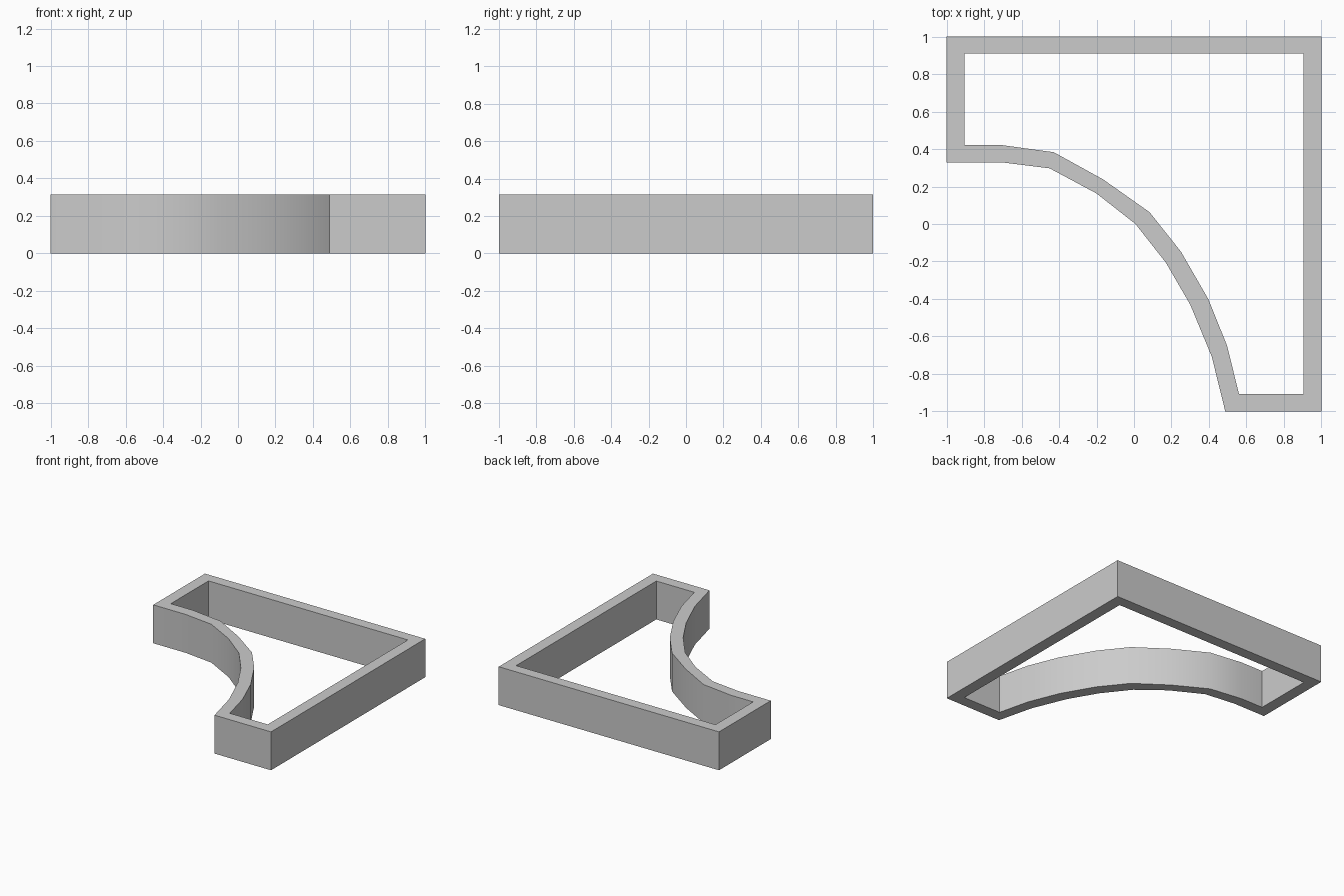
import bpy
import bmesh

if "Cube" in bpy.data.objects:
    bpy.data.objects.remove(bpy.data.objects["Cube"])

HEIGHT = 0.315

# Matching outer and inner outlines of the wall, clockwise from the back left corner
outer = [(-1, 1), (1, 1), (1, -1), (0.487, -1), (0.415, -0.708), (0.30, -0.43),
         (0.17, -0.206), (0.008, 0), (-0.20, 0.163), (-0.45, 0.297),
         (-0.706, 0.329), (-1, 0.329)]
inner = [(-0.905, 0.91), (0.905, 0.91), (0.905, -0.907), (0.56, -0.907),
         (0.497, -0.65), (0.396, -0.40), (0.25, -0.147), (0.083, 0.063),
         (-0.165, 0.238), (-0.428, 0.383), (-0.706, 0.421), (-0.905, 0.421)]

# Flat ring between the outlines, extruded upwards into a wall
bm = bmesh.new()
rings = [[bm.verts.new((x, y, 0)) for x, y in loop] for loop in (outer, inner)]
count = len(outer)
for i in range(count):
    j = (i + 1) % count
    bm.faces.new((rings[0][i], rings[0][j], rings[1][j], rings[1][i]))
result = bmesh.ops.extrude_face_region(bm, geom=bm.faces[:], use_keep_orig=True)
top = [v for v in result["geom"] if isinstance(v, bmesh.types.BMVert)]
bmesh.ops.translate(bm, verts=top, vec=(0, 0, HEIGHT))
bmesh.ops.recalc_face_normals(bm, faces=bm.faces[:])
mesh = bpy.data.meshes.new("curved_frame_wall")
bm.to_mesh(mesh)
bm.free()

wall = bpy.data.objects.new("curved_frame_wall", mesh)
bpy.context.collection.objects.link(wall)

# Plain grey finish
grey = bpy.data.materials.new("light_grey")
grey.diffuse_color = (0.6, 0.6, 0.6, 1)
grey.use_nodes = True
grey.node_tree.nodes["Principled BSDF"].inputs["Base Color"].default_value = grey.diffuse_color
mesh.materials.append(grey)

# Smooth curve with crisp corners and rims
bpy.context.view_layer.objects.active = wall
wall.select_set(True)
bpy.ops.object.shade_smooth_by_angle(angle=0.6)
